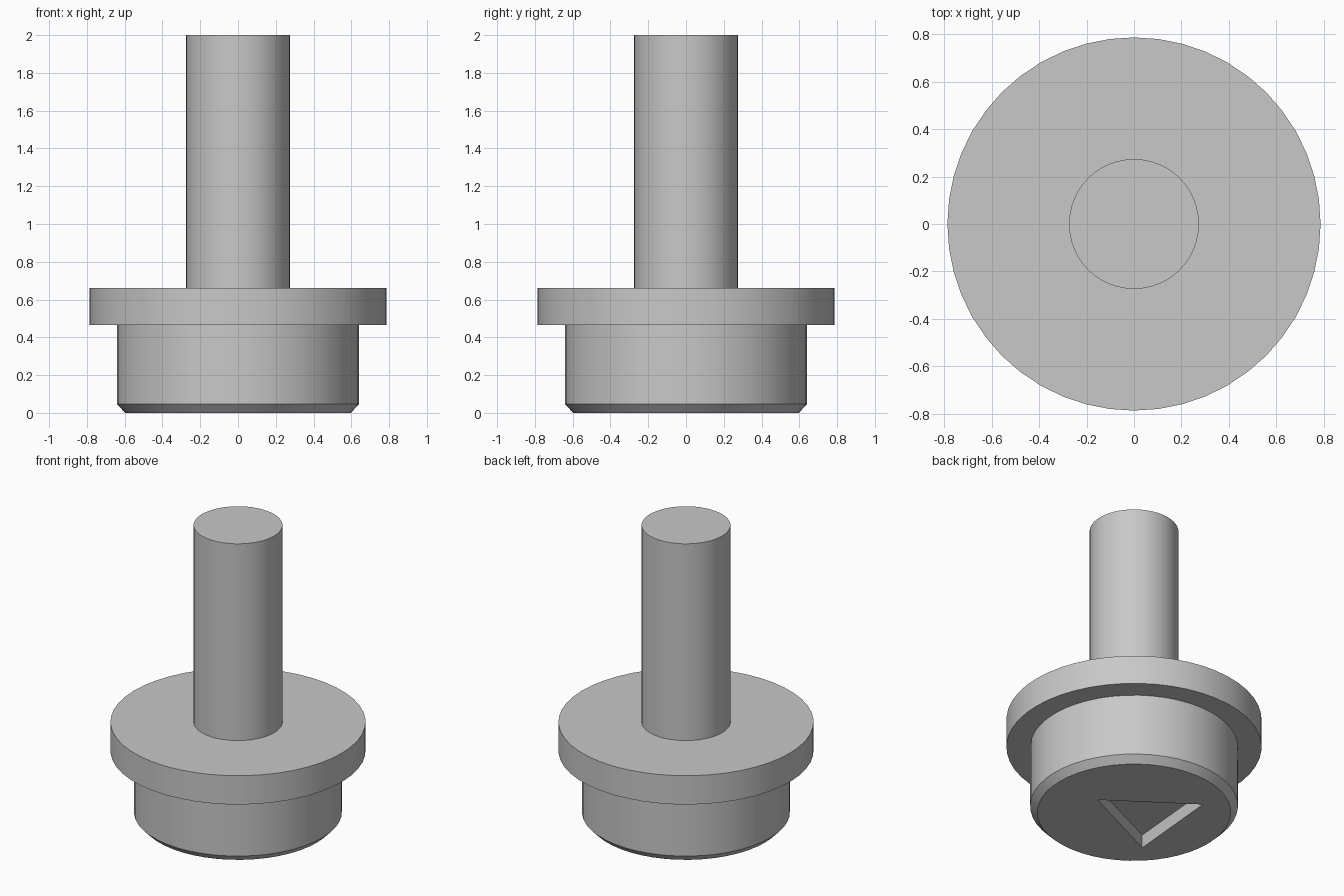
import bpy
import bmesh
from math import cos, sin, tau, radians

if "Cube" in bpy.data.objects:
    bpy.data.objects.remove(bpy.data.objects["Cube"], do_unlink=True)

SEGMENTS = 48

grey = bpy.data.materials.new("plain grey")
grey.use_nodes = True
colour = (0.58, 0.58, 0.58, 1)
grey.diffuse_color = colour
grey.node_tree.nodes["Principled BSDF"].inputs["Base Color"].default_value = colour


def stacked_rings(name, profile, sides, centre=(0, 0), turn=0):
    """Closed solid through regular rings given as (radius, height)."""
    bm = bmesh.new()
    rings = []
    for radius, z in profile:
        angles = [turn + tau * i / sides for i in range(sides)]
        rings.append([bm.verts.new((centre[0] + radius * cos(a),
                                    centre[1] + radius * sin(a), z)) for a in angles])
    for low, high in zip(rings, rings[1:]):
        for i in range(sides):
            j = (i + 1) % sides
            bm.faces.new((low[i], low[j], high[j], high[i]))
    bm.faces.new(rings[0][::-1])
    bm.faces.new(rings[-1])
    mesh = bpy.data.meshes.new(name)
    bm.to_mesh(mesh)
    bm.free()
    mesh.materials.append(grey)
    obj = bpy.data.objects.new(name, mesh)
    bpy.context.collection.objects.link(obj)
    return obj


# Chamfered plug, wide flange and slim shaft, turned as one piece
plug = stacked_rings("flanged_plug", [
    (0.597, 0), (0.641, 0.046),
    (0.641, 0.465), (0.787, 0.465),
    (0.787, 0.661), (0.274, 0.661),
    (0.274, 2)], SEGMENTS)

# Triangular recess in the underside
cutter = stacked_rings("recess_cutter", [(0.376, -0.1), (0.376, 0.09)],
                       3, (-0.103, 0.007), radians(-5))
cutter.hide_render = True
cut = plug.modifiers.new("recess", 'BOOLEAN')
cut.operation = 'DIFFERENCE'
cut.solver = 'EXACT'
cut.object = cutter

bpy.ops.object.select_all(action='DESELECT')
plug.select_set(True)
bpy.context.view_layer.objects.active = plug
bpy.ops.object.modifier_apply(modifier=cut.name)
bpy.data.objects.remove(cutter, do_unlink=True)

# Smooth round walls, crisp rims
bpy.ops.object.shade_smooth_by_angle(angle=radians(30))
